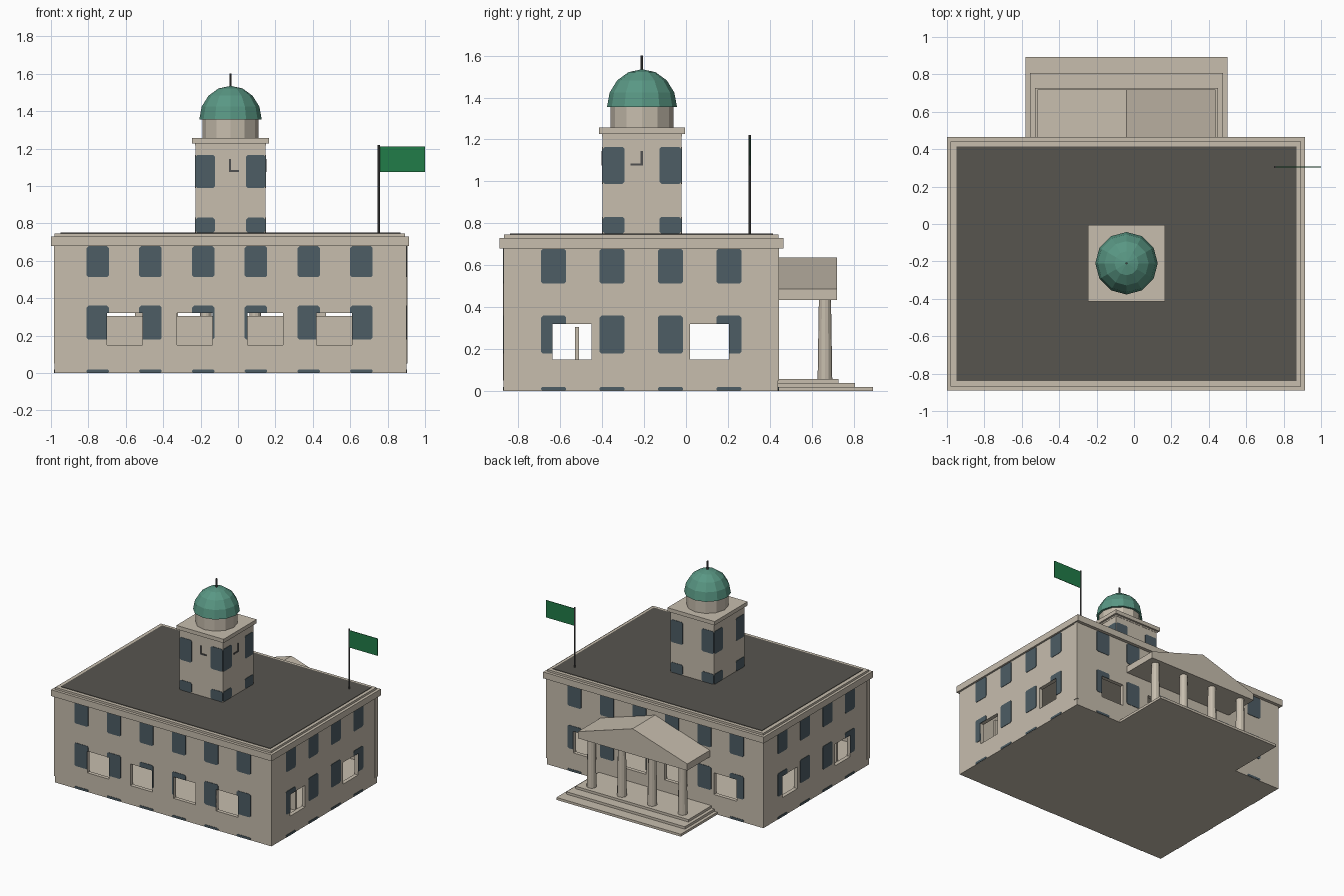
import bpy, bmesh, math
from mathutils import Vector, Matrix

if "Cube" in bpy.data.objects:
    bpy.data.objects.remove(bpy.data.objects["Cube"], do_unlink=True)


def material(name, rgb):
    m = bpy.data.materials.new(name)
    m.use_nodes = True
    m.diffuse_color = (*rgb, 1)
    m.node_tree.nodes["Principled BSDF"].inputs["Base Color"].default_value = (*rgb, 1)
    return m


STONE = material("warm stone", (0.57, 0.51, 0.42))
GLASS = material("slate blue glass", (0.075, 0.11, 0.13))
ROOF = material("dark roof", (0.095, 0.09, 0.078))
COPPER = material("copper green", (0.1, 0.31, 0.23))
CLOTH = material("flag green", (0.015, 0.2, 0.065))
METAL = material("dark metal", (0.08, 0.08, 0.08))


def finish(name, bm, mat):
    bmesh.ops.recalc_face_normals(bm, faces=bm.faces)
    mesh = bpy.data.meshes.new(name)
    bm.to_mesh(mesh)
    bm.free()
    mesh.materials.append(mat)
    obj = bpy.data.objects.new(name, mesh)
    bpy.context.collection.objects.link(obj)
    return obj


def add_box(bm, xs, ys, zs):
    lo, hi = Vector((xs[0], ys[0], zs[0])), Vector((xs[1], ys[1], zs[1]))
    m = Matrix.Translation((lo + hi) / 2) @ Matrix.Diagonal((*(hi - lo), 1))
    bmesh.ops.create_cube(bm, size=1, matrix=m)


def boxes(name, mat, *specs):
    bm = bmesh.new()
    for s in specs:
        add_box(bm, *s)
    return finish(name, bm, mat)


def cylinder(name, mat, x, y, z0, z1, r0, r1, sides):
    bm = bmesh.new()
    bmesh.ops.create_cone(bm, cap_ends=True, segments=sides, radius1=r0, radius2=r1,
                          depth=z1 - z0, matrix=Matrix.Translation((x, y, (z0 + z1) / 2)))
    return finish(name, bm, mat)


def prism(bm, points, offset):
    face = bm.faces.new([bm.verts.new(p) for p in points])
    out = bmesh.ops.extrude_face_region(bm, geom=[face])
    bmesh.ops.translate(bm, vec=offset, verts=[v for v in out["geom"] if isinstance(v, bmesh.types.BMVert)])


def pane(bm, axis, wall, centre, z0, z1, width=0.12):
    """Thin window plate with clipped corners, lying across a wall plane."""
    w, c = width / 2, min(0.01, (z1 - z0) / 3)
    a, b = centre - w, centre + w
    outline = [(a + c, z0), (b - c, z0), (b, z0 + c), (b, z1 - c),
               (b - c, z1), (a + c, z1), (a, z1 - c), (a, z0 + c)]
    if axis == "y":
        prism(bm, [(u, wall - 0.003, z) for u, z in outline], (0, 0.006, 0))
    else:
        prism(bm, [(wall - 0.003, u, z) for u, z in outline], (0.006, 0, 0))


def cut(target, cutter):
    mod = target.modifiers.new("openings", "BOOLEAN")
    mod.operation, mod.solver, mod.object = "DIFFERENCE", "EXACT", cutter
    bpy.context.view_layer.objects.active = target
    bpy.ops.object.modifier_apply(modifier=mod.name)


# Main block extents and tower centre
X0, X1, Y0, Y1, TOP = -0.98, 0.9, -0.87, 0.44, 0.68
CX, CY = -0.04, -0.21

# Hollow main block and its window panes
body = boxes("main_block", STONE, ((X0, X1), (Y0, Y1), (0, TOP)))
bm = bmesh.new()
rows = ((0.001, 0.019), (0.178, 0.36), (0.512, 0.678))
for z0, z1 in rows:
    for wall in (Y0, Y1):
        for i in range(6):
            pane(bm, "y", wall, -0.75 + 0.282 * i, z0, z1)
    for wall in (X0, X1):
        for i in range(4):
            pane(bm, "x", wall, -0.632 + 0.279 * i, z0, z1)
panes = finish("window_panes", bm, GLASS)

# Open windows: cutters through each wall, then the room inside
sill, head, t = 0.15, 0.32, 0.1
openings = [((x, x + 0.19), (Y0 - t, Y0 + t), (sill, head)) for x in (-0.7, -0.325, 0.05, 0.42)]
openings += [((x, x + 0.2), (Y1 - t, Y1 + t), (sill, head)) for x in (-0.75, -0.32, 0.04, 0.47)]
openings += [((x - t, x + t), (y, y + 0.187), (sill, head)) for x in (X0, X1) for y in (-0.638, 0.018)]
cutter = boxes("opening_cutter", STONE, *openings)
room = boxes("room_cutter", STONE, ((X0 + 0.03, X1 - 0.03), (Y0 + 0.03, Y1 - 0.03), (0.145, 0.62)))
cut(body, room)
cut(body, cutter)
cut(panes, cutter)
for helper in (cutter, room):
    bpy.data.objects.remove(helper, do_unlink=True)

# Low interior partition
boxes("inner_partition", STONE, ((X0 + 0.03, X1 - 0.03), (-0.53, -0.51), (0.145, 0.305)))

# Corner boards, cornice and roof
boxes("corner_boards", STONE,
      ((X0 - 0.005, X0 + 0.01), (Y0 - 0.004, Y0 + 0.03), (0.05, TOP)),
      ((X1 - 0.01, X1 + 0.005), (Y1 - 0.03, Y1 + 0.004), (0.05, TOP)))
boxes("lower_cornice", STONE, ((-1.0, 0.915), (-0.89, 0.465), (TOP, 0.73)))
boxes("upper_cornice", STONE, ((-0.98, 0.893), (-0.868, 0.442), (0.73, 0.746)))
boxes("roof_deck", ROOF, ((-0.95, 0.868), (-0.84, 0.415), (0.744, 0.75)))

# Clock tower
H = 0.188
boxes("tower", STONE, ((CX - H, CX + H), (CY - H, CY + H), (0.745, 1.225)))
bm = bmesh.new()
for z0, z1 in ((0.751, 0.83), (0.988, 1.165)):
    for side in (-1, 1):
        for u in (-1, 1):
            pane(bm, "y", CY + side * H, CX + u * 0.135, z0, z1, 0.105)
            pane(bm, "x", CX + side * H, CY + u * 0.135, z0, z1, 0.105)
finish("tower_windows", bm, GLASS)
boxes("tower_cap", STONE,
      ((CX - 0.19, CX + 0.19), (CY - 0.19, CY + 0.19), (1.215, 1.228)),
      ((CX - 0.205, CX + 0.205), (CY - 0.205, CY + 0.205), (1.226, 1.256)))
front, right = (CY - H - 0.005, CY - H), (CX + H, CX + H + 0.005)
boxes("clock_hands", METAL,
      ((-0.049, -0.038), front, (1.075, 1.145)), ((-0.038, 0.005), front, (1.075, 1.086)),
      (right, (-0.217, -0.206), (1.075, 1.145)), (right, (-0.265, -0.217), (1.075, 1.086)))

# Drum, faceted dome and finial
cylinder("drum", STONE, CX, CY, 1.255, 1.357, 0.15, 0.15, 12)
bm = bmesh.new()
bmesh.ops.create_uvsphere(bm, u_segments=12, v_segments=8, radius=1)
bmesh.ops.delete(bm, geom=[v for v in bm.verts if v.co.z < -0.01], context="VERTS")
bmesh.ops.holes_fill(bm, edges=[e for e in bm.edges if e.is_boundary], sides=0)
bmesh.ops.transform(bm, verts=bm.verts, matrix=Matrix.Translation((CX, CY, 1.355))
                    @ Matrix.Diagonal((0.167, 0.167, 0.18, 1)))
finish("dome", bm, COPPER)
cylinder("finial", METAL, CX, CY, 1.53, 1.6, 0.006, 0.006, 6)

# Flag and pole
cylinder("flag_pole", METAL, 0.753, 0.305, 0.745, 1.22, 0.006, 0.006, 8)
boxes("flag", CLOTH, ((0.755, 1.0), (0.303, 0.307), (1.075, 1.21)))

# Portico: steps, columns, entablature and gable
for i, (half, depth) in enumerate(((0.54, 0.893), (0.515, 0.807), (0.49, 0.727))):
    boxes(f"step_{i + 1}", STONE, ((CX - half, CX + half), (Y1, depth), (0.019 * i, 0.019 * (i + 1))))
for i in range(4):
    cylinder(f"column_{i + 1}", STONE, CX + 0.264 * (i - 1.5), 0.663, 0.055, 0.437, 0.035, 0.029, 12)
boxes("entablature", STONE, ((CX - 0.475, CX + 0.475), (Y1, 0.72), (0.435, 0.487)))
bm = bmesh.new()
prism(bm, [(CX - 0.475, Y1, 0.487), (CX + 0.475, Y1, 0.487), (CX, Y1, 0.637)], (0, 0.28, 0))
finish("gable_roof", bm, STONE)
